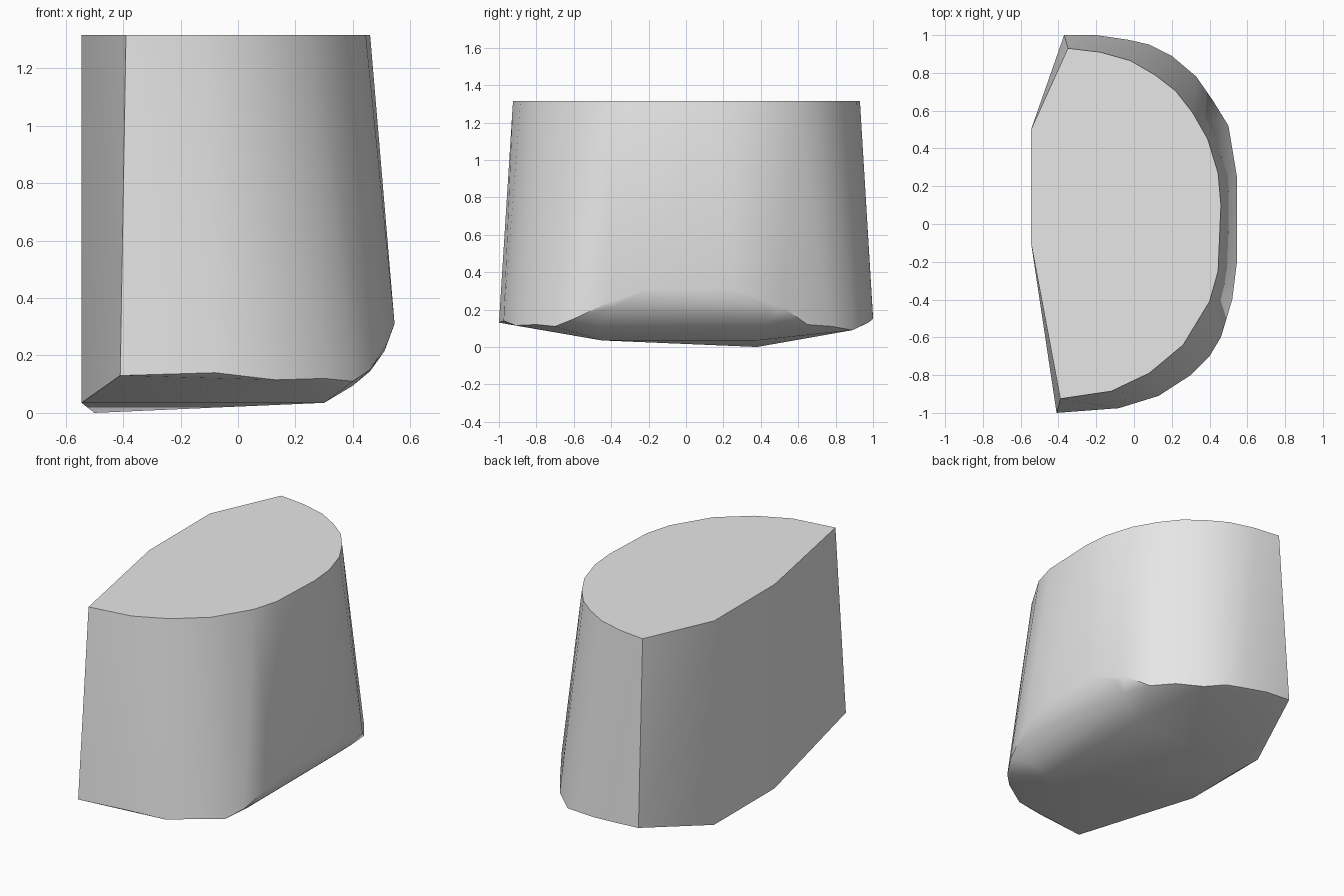
import bpy
import bmesh
import math

TOP_HEIGHT = 1.315

# Start from a scene without the default object
default_object = bpy.data.objects.get("Cube")
if default_object:
    bpy.data.objects.remove(default_object, do_unlink=True)


def make_material(name, color):
    material = bpy.data.materials.new(name)
    material.use_nodes = True
    material.diffuse_color = color
    material.node_tree.nodes["Principled BSDF"].inputs["Base Color"].default_value = color
    return material


def make_hull(name, points, material):
    """Wrap a closed convex solid around section points."""
    bm = bmesh.new()
    for point in points:
        bm.verts.new(point)
    result = bmesh.ops.convex_hull(bm, input=bm.verts[:])
    unused = set(result["geom_interior"]) | set(result["geom_unused"])
    loose = [item for item in unused if isinstance(item, bmesh.types.BMVert)]
    bmesh.ops.delete(bm, geom=loose, context="VERTS")
    # Merge coplanar triangles into clean flat faces
    bmesh.ops.dissolve_limit(bm, angle_limit=math.radians(0.5),
                             verts=bm.verts[:], edges=bm.edges[:])
    bmesh.ops.recalc_face_normals(bm, faces=bm.faces[:])
    mesh = bpy.data.meshes.new(name)
    bm.to_mesh(mesh)
    bm.free()
    mesh.materials.append(material)
    obj = bpy.data.objects.new(name, mesh)
    bpy.context.collection.objects.link(obj)
    return obj


# Top face: half-round outline with a shallow three-sided back
top_outline = [
    (-.35, .93), (-.18, .91), (-.02, .865), (.11, .79), (.22, .705),
    (.31, .59), (.39, .45), (.445, .27), (.46, .1), (.445, -.25),
    (.4, -.41), (.26, -.64), (.08, -.79), (-.12, -.885), (-.39, -.925),
    (-.545, -.1), (-.545, .5),
]
top_ring = [(x, y, TOP_HEIGHT) for x, y in top_outline]

# Lower rim: wider and slightly uneven in height
lower_rim = [
    (-.37, 1, .16), (-.2, 1, .15), (-.03, .975, .13), (.08, .95, .12),
    (.2, .89, .09), (.33, .78, .11), (.42, .65, .12), (.5, .52, .21),
    (.52, -.4, .245), (.46, -.6, .15), (.4, -.7, .11), (.3, -.8, .12),
    (.13, -.91, .115), (-.08, -.975, .14), (-.41, -1, .13),
]

# Rounded lower edge: x, height, and the two ends along y
roll_rows = [
    (.3, .035, -.45, .38), (.4, .095, -.48, .42), (.46, .145, -.45, .45),
    (.51, .215, -.38, .44), (.545, .31, -.2, .25),
]
rolled_edge = [(x, y, z) for x, z, *ends in roll_rows for y in ends]

# Underside: back edge and its lowest point
underside = [(-.545, -.1, .035), (-.545, .5, .035), (-.5, .38, 0)]

grey = make_material("plain grey", (0.8, 0.8, 0.8, 1))
block = make_hull("tapered_block", top_ring + lower_rim + rolled_edge + underside, grey)

# Smooth the curved wall while the corners stay crisp
bpy.ops.object.select_all(action="DESELECT")
block.select_set(True)
bpy.context.view_layer.objects.active = block
bpy.ops.object.shade_smooth_by_angle(angle=math.radians(30))
